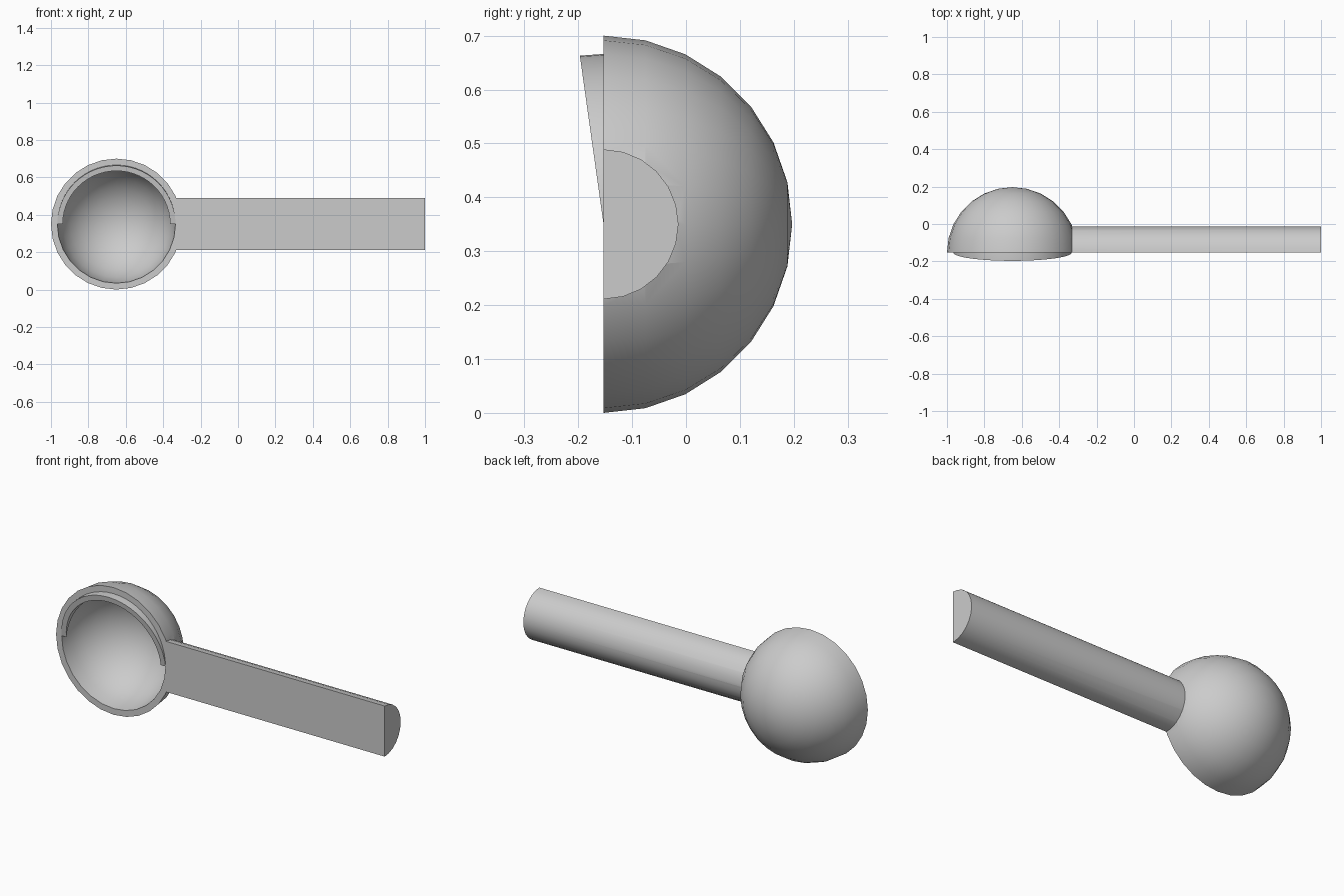
import bpy, bmesh
from math import sin, cos, pi, radians
from mathutils import Vector

if "Cube" in bpy.data.objects:
    bpy.data.objects.remove(bpy.data.objects["Cube"])

CENTRE = Vector((-0.65, -0.153, 0.35))   # ball centre, on the split plane
R_OUT, R_IN, R_LIP = 0.35, 0.316, 0.287


def arc(r, a0, a1, n, point):
    return [point(r * cos(a0 + (a1 - a0) * i / n), r * sin(a0 + (a1 - a0) * i / n))
            for i in range(n + 1)]


def finish(name, bm):
    bmesh.ops.remove_doubles(bm, verts=bm.verts, dist=1e-5)
    bmesh.ops.recalc_face_normals(bm, faces=bm.faces)
    mesh = bpy.data.meshes.new(name)
    bm.to_mesh(mesh)
    bm.free()
    ob = bpy.data.objects.new(name, mesh)
    bpy.context.collection.objects.link(ob)
    return ob


def smooth(ob):
    bpy.ops.object.select_all(action='DESELECT')
    ob.select_set(True)
    bpy.context.view_layer.objects.active = ob
    bpy.ops.object.shade_smooth_by_angle(angle=radians(30))


# Half bowl: quarter-ring profile revolved around y
bm = bmesh.new()
xy = lambda u, v: CENTRE + Vector((u, v, 0))
pts = arc(R_OUT, pi / 2, 0, 7, xy) + arc(R_IN, 0, pi / 2, 7, xy)
vs = [bm.verts.new(p) for p in pts]
edges = [bm.edges.new((a, b)) for a, b in zip(vs, vs[1:])]
bmesh.ops.spin(bm, geom=vs + edges, cent=CENTRE, axis=(0, 1, 0),
               angle=2 * pi, steps=28, use_merge=False)
bowl = finish("half_bowl", bm)

# Half-round handle: extruded half disc
bm = bmesh.new()
section = arc(0.139, 0, pi, 12, lambda u, v: Vector((-0.331, CENTRE.y + v, CENTRE.z + u)))
face = bm.faces.new([bm.verts.new(p) for p in section])
ext = bmesh.ops.extrude_face_region(bm, geom=[face], use_keep_orig=True)
bmesh.ops.translate(bm, vec=(1.331, 0, 0),
                    verts=[e for e in ext["geom"] if isinstance(e, bmesh.types.BMVert)])
handle = finish("handle", bm)

# Join the handle to the bowl as one flush part
mod = bowl.modifiers.new("join_handle", 'BOOLEAN')
mod.operation, mod.solver, mod.object = 'UNION', 'EXACT', handle
bpy.context.view_layer.objects.active = bowl
bpy.ops.object.modifier_apply(modifier=mod.name)
bpy.data.objects.remove(handle)
smooth(bowl)

# Wedge lip: upper half ring swept a few degrees around x through the split plane
bm = bmesh.new()
tilt = radians(8)
xz = lambda u, v: CENTRE + Vector((u, -v * sin(tilt), v * cos(tilt)))
outer = [bm.verts.new(p) for p in arc(R_IN, 0, pi, 28, xz)]
inner = [bm.verts.new(p) for p in arc(R_LIP, 0, pi, 28, xz)]
faces = [bm.faces.new((outer[i], outer[i + 1], inner[i + 1], inner[i])) for i in range(28)]
front = bmesh.ops.duplicate(bm, geom=faces)
rim = [e for e in bm.edges if e.is_boundary and e in set(sum((list(f.edges) for f in faces), []))]
bmesh.ops.spin(bm, geom=list({v for e in rim for v in e.verts}) + rim, cent=CENTRE,
               axis=(1, 0, 0), angle=-2 * tilt, steps=2)
# Close the back of the wedge
back = [f for f in front["geom"] if isinstance(f, bmesh.types.BMFace)]
for v in {v for f in back for v in f.verts}:
    d = v.co - CENTRE
    d.y = -d.y
    v.co = CENTRE + d
smooth(finish("locating_lip", bm))
